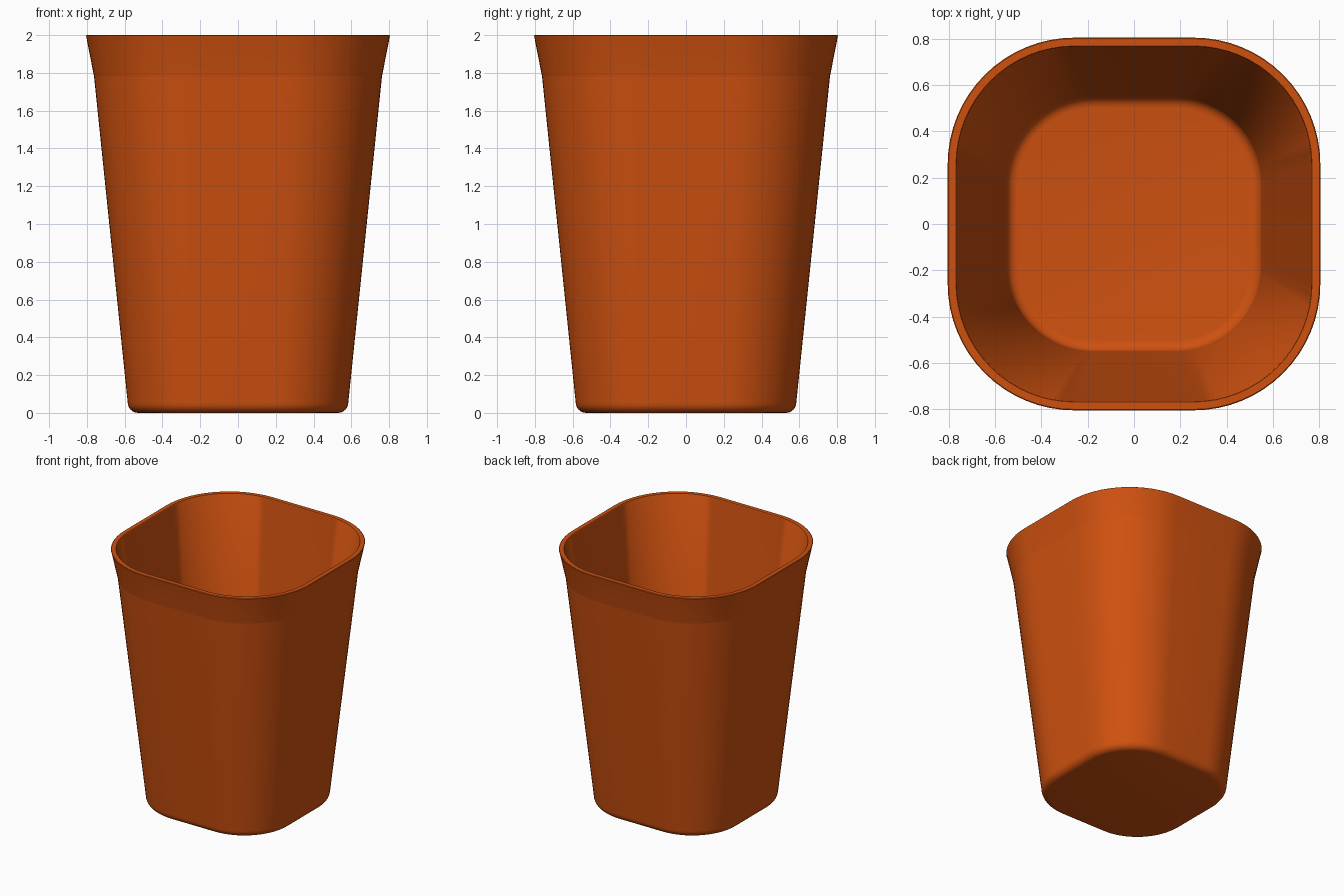
import bpy, bmesh, math

if "Cube" in bpy.data.objects:
    bpy.data.objects.remove(bpy.data.objects["Cube"])

orange = bpy.data.materials.new("burnt orange")
orange.diffuse_color = (0.62, 0.082, 0.005, 1)
orange.use_nodes = True
orange.node_tree.nodes["Principled BSDF"].inputs["Base Color"].default_value = orange.diffuse_color

CORNER_STEPS = 16


def ring(bm, half, z, inset=0.0):
    """Rounded square at height z; inset shrinks it by an even offset."""
    flat = 0.32 * half              # half length of each straight side
    r = half - flat - inset         # corner radius
    verts = []
    for q in range(4):
        mid = math.pi / 4 + q * math.pi / 2
        cx = flat * math.copysign(1, math.cos(mid))
        cy = flat * math.copysign(1, math.sin(mid))
        for i in range(CORNER_STEPS + 1):
            a = (q + i / CORNER_STEPS) * math.pi / 2
            verts.append(bm.verts.new((cx + r * math.cos(a), cy + r * math.sin(a), z)))
    return verts


def fillet(half, z0, r, steps=6):
    """Quarter-round from the flat bottom up into the wall."""
    out = []
    for i in range(steps + 1):
        a = math.pi / 2 * i / steps
        out.append((half, z0 + r * (1 - math.cos(a)), r * (1 - math.sin(a))))
    return out


# Wall profile (half width, height, inset): outside up, over the rim, inside down
outside = fillet(0.584, 0.0, 0.055) + [(0.762, 1.78, 0), (0.803, 1.99, 0)]
rim = [(0.805, 1.997, 0), (0.805, 2.0, 0.004), (0.805, 2.0, 0.036), (0.805, 1.996, 0.039)]
inside = fillet(0.551, 0.035, 0.05)[::-1]
profile = outside + rim + inside

# Tapered cup shell
bm = bmesh.new()
rings = [ring(bm, *p) for p in profile]
for lower, upper in zip(rings, rings[1:]):
    n = len(lower)
    for i in range(n):
        j = (i + 1) % n
        bm.faces.new((lower[i], lower[j], upper[j], upper[i]))
bm.faces.new(rings[0][::-1])        # underside
bm.faces.new(rings[-1])             # inner floor
bmesh.ops.recalc_face_normals(bm, faces=bm.faces)

mesh = bpy.data.meshes.new("cup")
bm.to_mesh(mesh)
bm.free()
cup = bpy.data.objects.new("cup", mesh)
bpy.context.collection.objects.link(cup)
mesh.materials.append(orange)

bpy.context.view_layer.objects.active = cup
cup.select_set(True)
bpy.ops.object.shade_smooth_by_angle(angle=math.radians(30))
# Crisp line where the flared collar meets the body
for e in mesh.edges:
    if all(abs(mesh.vertices[v].co.z - 1.78) < 1e-4 for v in e.vertices):
        e.use_edge_sharp = True
